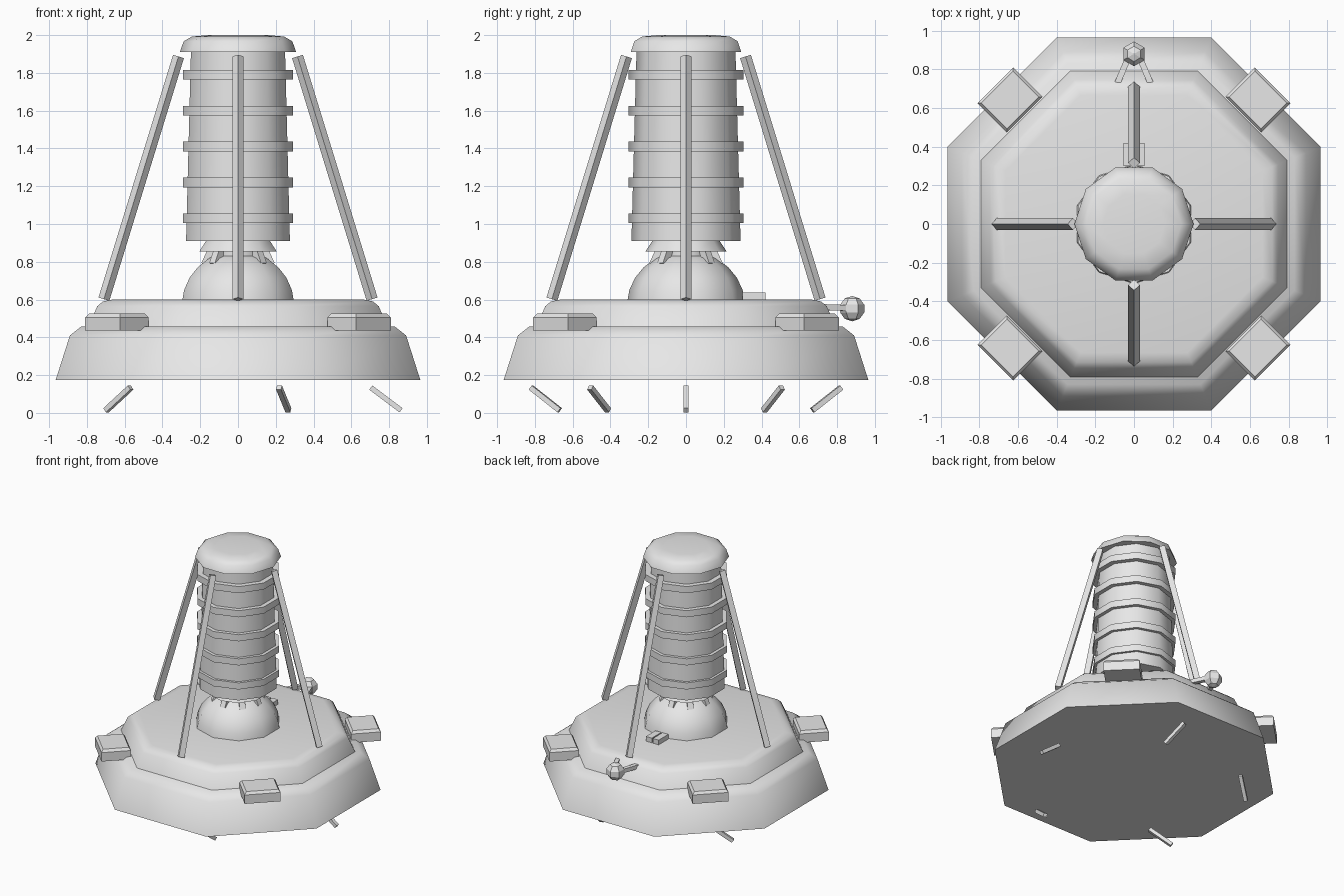
import bpy, bmesh, math
from mathutils import Vector, Matrix

if "Cube" in bpy.data.objects:
    bpy.data.objects.remove(bpy.data.objects["Cube"])

grey = bpy.data.materials.new("light_grey")
grey.diffuse_color = (0.8, 0.8, 0.8, 1)
grey.use_nodes = True
grey.node_tree.nodes["Principled BSDF"].inputs["Base Color"].default_value = grey.diffuse_color


def finish(name, bm, smooth=None, matrix=None):
    if matrix:
        bm.transform(matrix)
    bmesh.ops.recalc_face_normals(bm, faces=bm.faces)
    me = bpy.data.meshes.new(name)
    bm.to_mesh(me)
    bm.free()
    me.materials.append(grey)
    if smooth:
        me.shade_smooth()
        me.set_sharp_from_angle(angle=math.radians(smooth))
    ob = bpy.data.objects.new(name, me)
    bpy.context.collection.objects.link(ob)
    return ob


def lathe(name, profile, sides, phase=0, smooth=None, matrix=None):
    """Stack of regular polygons (radius, z), capped at both ends."""
    bm = bmesh.new()
    rings = []
    for r, z in profile:
        angles = [math.radians(phase) + math.tau * i / sides for i in range(sides)]
        rings.append([bm.verts.new((r * math.cos(a), r * math.sin(a), z)) for a in angles])
    for a, b in zip(rings, rings[1:]):
        for i in range(sides):
            j = (i + 1) % sides
            bm.faces.new((a[i], a[j], b[j], b[i]))
    bm.faces.new(rings[0])
    bm.faces.new(rings[-1])
    return finish(name, bm, smooth, matrix)


def bar(name, start, end, radius, phase=0):
    """Four-sided rod between two points."""
    a, b = Vector(start), Vector(end)
    m = Matrix.Translation(a) @ (b - a).to_track_quat('Z', 'Y').to_matrix().to_4x4()
    return lathe(name, [(radius, 0), (radius, (b - a).length)], 4, phase, None, m)


# octagonal hull, sizes given as flat-to-centre distance
k = 1 / math.cos(math.pi / 8)
lathe("lower_base", [(0.965 * k, 0.175), (0.89 * k, 0.41), (0.83 * k, 0.457)], 8, 22.5, 50)
lathe("upper_base", [(0.795 * k, 0.45), (0.745 * k, 0.565), (0.715 * k, 0.59), (0.665 * k, 0.60)],
      8, 22.5, 50)

# dome and neck
lathe("dome", [(0.31, 0.595), (0.30, 0.65), (0.27, 0.715), (0.225, 0.77), (0.16, 0.82), (0.08, 0.845)],
      10, 90, 40)
lathe("neck", [(0.13, 0.80), (0.13, 0.93)], 10, 90, 40)
lathe("neck_skirt", [(0.215, 0.855), (0.175, 0.915)], 10, 90, 40)
for i in range(8):
    a = math.tau * i / 8
    c, s = math.cos(a), math.sin(a)
    bar("neck_strut", (0.175 * c, 0.175 * s, 0.785), (0.13 * c, 0.13 * s, 0.88), 0.03, 45)

# tower, its bands and cap
lathe("tower", [(0.289, 0.91), (0.262, 1.915)], 10, 90, 40)
for i in range(5):
    z = 1.03 + 0.19 * i
    lathe("tower_band", [(0.305, z - 0.026), (0.305, z + 0.026)], 10, 90, 40)
lathe("tower_cap", [(0.308, 1.91), (0.288, 1.967), (0.245, 1.992), (0.16, 2.0)], 10, 0, 50)

# four leaning poles and four edge pads
for i in range(4):
    a = math.tau * i / 4
    c, s = math.cos(a), math.sin(a)
    bar("support_pole", (0.71 * c, 0.71 * s, 0.602), (0.315 * c, 0.315 * s, 1.887), 0.03)

    bm = bmesh.new()
    bmesh.ops.create_cube(bm, size=1)
    bmesh.ops.scale(bm, vec=(0.215, 0.26, 0.09), verts=bm.verts)
    for v in bm.verts:
        if v.co.z > 0:
            v.co.z = 0.025
    top = [f for f in bm.faces if f.normal.z > 0.9]
    ext = bmesh.ops.extrude_face_region(bm, geom=top)
    new = [v for v in ext["geom"] if isinstance(v, bmesh.types.BMVert)]
    bmesh.ops.delete(bm, geom=top, context='FACES_ONLY')
    for v in new:
        v.co = (v.co.x * 0.87, v.co.y * 0.89, 0.045)
    turn = Matrix.Rotation(a + math.pi / 4, 4, 'Z')
    finish("edge_pad", bm, None, turn @ Matrix.Translation((0.907, 0, 0.48)))

# sensor ball on two arms at the back
bm = bmesh.new()
bmesh.ops.create_uvsphere(bm, u_segments=6, v_segments=5, radius=0.067)
finish("sensor_ball", bm, None, Matrix.Translation((0, 0.88, 0.552)))
for side in (-1, 1):
    bar("sensor_arm", (0.085 * side, 0.73, 0.56), (0.03 * side, 0.86, 0.555), 0.022, 45)
    # small raised plates behind the dome
    bar("rear_plate", (0.03 * side, 0.30, 0.612), (0.03 * side, 0.42, 0.612), 0.036, 45)

# five tilted feet under the hull
for i in range(5):
    a = math.tau * i / 5
    c, s = math.cos(a), math.sin(a)
    mid = Vector((0.783 * c, 0.783 * s, 0.074))
    half = Vector((0.08 * c, -0.08 * s, -0.06))
    bar("foot", mid - half, mid + half, 0.0195, 45)
